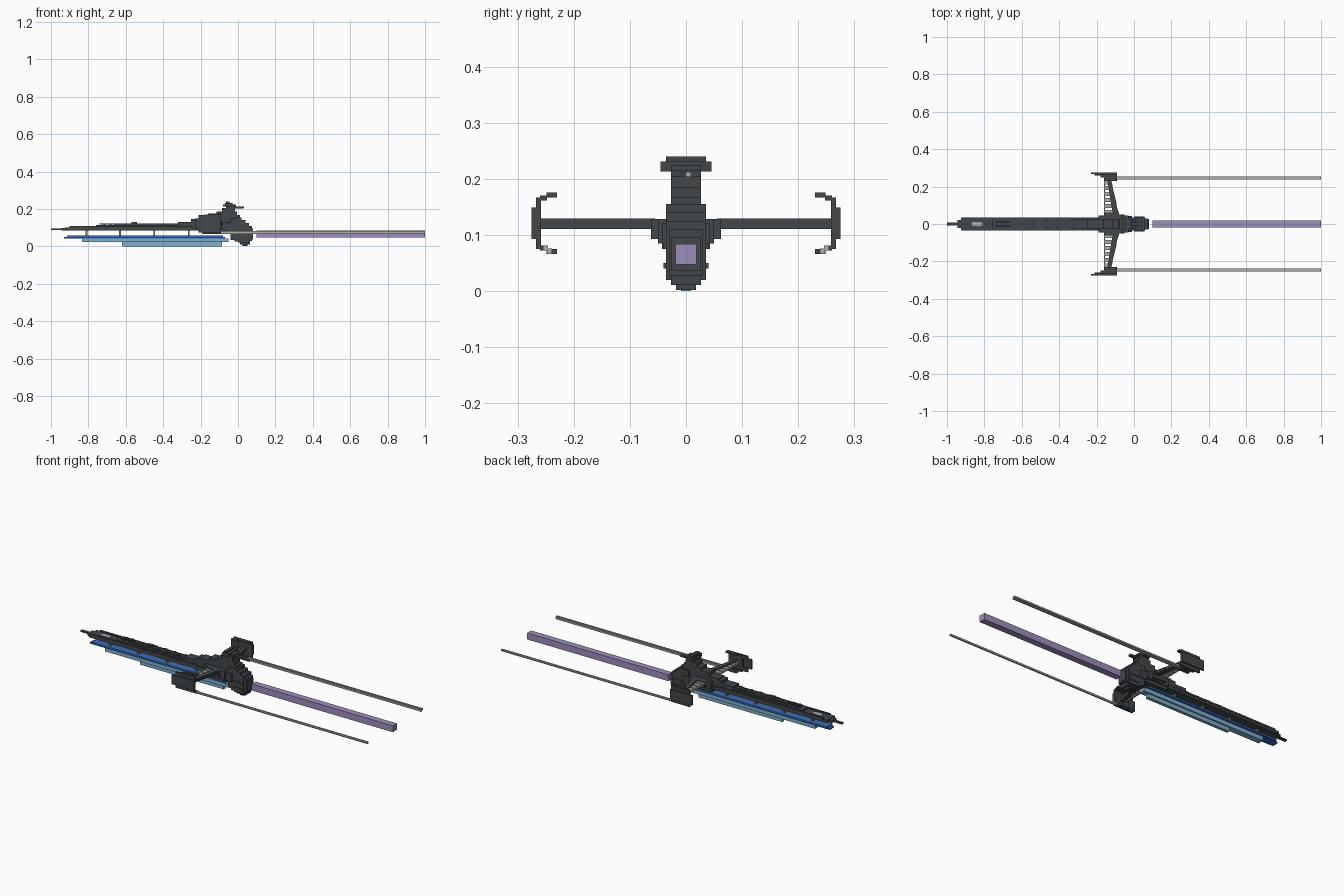
import bpy, bmesh, random

cube = bpy.data.objects.get("Cube")
if cube:
    bpy.data.objects.remove(cube)
random.seed(4)
V = 0.0091  # one block


def material(name, rgb):
    m = bpy.data.materials.new(name)
    m.use_nodes = True
    m.diffuse_color = (*rgb, 1)
    bsdf = m.node_tree.nodes["Principled BSDF"]
    bsdf.inputs["Base Color"].default_value = (*rgb, 1)
    bsdf.inputs["Roughness"].default_value = 0.8
    return m


HULL = material("dark slate", (0.055, 0.063, 0.07))
GREY = material("light grey", (0.42, 0.42, 0.41))
PURPLE = material("soft purple", (0.34, 0.27, 0.5))
BLUE = material("deep blue", (0.045, 0.15, 0.45))
SKY = material("pale blue", (0.22, 0.43, 0.6))
BRASS = material("brass", (0.3, 0.22, 0.06))


def part(name, mat, boxes, mirror=False):
    """Blocks given as x0, x1, y0, y1, z0, z1; mirror repeats them across y = 0."""
    bm = bmesh.new()
    for x0, x1, y0, y1, z0, z1 in boxes:
        for s in ((1, -1) if mirror else (1,)):
            made = bmesh.ops.create_cube(bm, size=1)
            for v in made["verts"]:
                v.co = ((x0 + x1) / 2 + v.co.x * (x1 - x0),
                        s * (y0 + y1) / 2 + v.co.y * (y1 - y0),
                        (z0 + z1) / 2 + v.co.z * (z1 - z0))
    me = bpy.data.meshes.new(name)
    bm.to_mesh(me)
    bm.free()
    me.materials.append(mat)
    ob = bpy.data.objects.new(name, me)
    bpy.context.collection.objects.link(ob)
    return ob


def centred(rows):
    """Rows of x0, x1, half width, z0, z1."""
    return [(a, b, -w, w, c, d) for a, b, w, c, d in rows]


# long stepped hull, rising toward the stern
part("hull", HULL, centred([
    (-1.0, -0.93, 0.008, 0.087, 0.095),
    (-0.945, -0.90, 0.022, 0.085, 0.098),
    (-0.925, -0.19, 0.034, 0.085, 0.102),
    (-0.76, -0.15, 0.027, 0.10, 0.113),
    (-0.66, -0.15, 0.018, 0.11, 0.12),
    (-0.32, -0.10, 0.027, 0.11, 0.13),
    (-0.25, -0.06, 0.027, 0.12, 0.145),
    (-0.19, 0.0, 0.036, 0.067, 0.128),
]))

# deck rails and small raised blocks
part("deck_rails", HULL, [(-0.9, -0.24, 0.027, 0.036, 0.098, 0.108),
                          (-0.74, -0.3, 0.009, 0.013, 0.118, 0.123)], True)
blocks = []
for i in range(14):
    x = -0.72 + i * 0.034
    length = random.choice((1, 2, 3)) * V
    y = random.choice((0, 1)) * V
    blocks.append((x, x + length, y, y + V, 0.113, 0.123))
part("deck_blocks", HULL, blocks, True)
part("deck_turret", HULL, centred([(-0.57, -0.54, 0.009, 0.115, 0.13)]))
part("bow_hatch", GREY, centred([(-0.87, -0.81, 0.009, 0.101, 0.104),
                                 (-0.86, -0.82, 0.012, 0.101, 0.1035)]))

# midship block and shoulders
part("midship", HULL, centred([
    (-0.19, -0.08, 0.045, 0.085, 0.128),
    (-0.16, -0.08, 0.062, 0.093, 0.128),
    (-0.08, -0.05, 0.050, 0.085, 0.128),
    (-0.05, -0.01, 0.043, 0.075, 0.12),
]))

# superstructure under the bridge
part("superstructure", HULL, centred([
    (-0.225, -0.02, 0.027, 0.128, 0.15),
    (-0.165, 0.01, 0.027, 0.14, 0.168),
    (-0.115, -0.005, 0.027, 0.16, 0.185),
    (-0.085, -0.015, 0.027, 0.18, 0.205),
    (-0.065, -0.02, 0.027, 0.20, 0.22),
]))
part("bridge", HULL, centred([
    (-0.07, -0.03, 0.045, 0.213, 0.231),
    (-0.063, -0.045, 0.036, 0.231, 0.24),
    (-0.08, -0.01, 0.027, 0.214, 0.224),
    (-0.02, 0.03, 0.009, 0.203, 0.212),
]))
part("bridge_lamp", GREY, [(0.029, 0.032, 0, V, 0.204, 0.212)])

# engine block, one slab per step toward the stern
part("engine_block", HULL, centred([
    (-0.04, 0.0, 0.036, 0.035, 0.15),
    (-0.02, 0.02, 0.036, 0.025, 0.155),
    (0.0, 0.04, 0.036, 0.02, 0.14),
    (0.02, 0.06, 0.036, 0.02, 0.125),
    (0.04, 0.075, 0.030, 0.028, 0.11),
    (0.06, 0.08, 0.027, 0.036, 0.095),
    (0.01, 0.065, 0.027, 0.011, 0.03),
    (0.025, 0.05, 0.018, 0.002, 0.02),
]))
part("engine_ribs", HULL, [(0.0, 0.055, 0.036, 0.04, 0.04, 0.05),
                           (0.0, 0.055, 0.036, 0.04, 0.075, 0.085)], True)

# suspended keel
part("keel_top", BLUE, centred([
    (-0.93, -0.07, 0.018, 0.041, 0.050),
    (-0.915, -0.08, 0.027, 0.047, 0.057),
]))
part("keel_lower", SKY, centred([
    (-0.835, -0.05, 0.018, 0.022, 0.041),
    (-0.62, -0.085, 0.009, 0.0, 0.023),
]))
part("keel_struts", BRASS, centred([(x, x + V, 0.009, 0.054, 0.09)
                                    for x in (-0.815, -0.635, -0.452, -0.268)]))

# wings: stepped trailing spar, thin leading spar, slatted panel between
trail, slats = [], []
N = 20
for i in range(N):
    y0 = 0.055 + i * 0.0105
    back = -0.083 - 0.045 * i / (N - 1)
    width = 0.032 - 0.012 * i / (N - 1)
    trail.append((back - width, back, y0, y0 + 0.0105, 0.111, 0.129))
    if i % 3 != 2:
        slats.append((-0.155, back - width, y0, y0 + 0.0105, 0.115, 0.122))
part("wing_spars", HULL, trail, True)
part("wing_leading_edges", GREY, [(-0.16, -0.154, 0.05, 0.262, 0.113, 0.124)], True)
part("wing_panels", GREY, slats, True)

# curved wing tip pods
pod = [(-0.23, -0.09, 0.266, 0.275, 0.093, 0.149),
       (-0.18, -0.09, 0.258, 0.267, 0.093, 0.149)]
for d in (1, -1):
    for x0, y0, y1, a, b in ((-0.21, 0.258, 0.267, 0.026, 0.046),
                             (-0.18, 0.248, 0.26, 0.040, 0.049),
                             (-0.16, 0.230, 0.249, 0.046, 0.055)):
        za, zb = sorted((0.121 + d * a, 0.121 + d * b))
        pod.append((x0, -0.09, y0, y1, za, zb))
part("wing_tips", HULL, pod, True)

# trailing beams
part("side_beams", GREY, [(-0.11, 1.0, 0.239, 0.248, 0.066, 0.076),
                          (-0.11, 1.0, 0.246, 0.255, 0.072, 0.081)], True)
part("main_beam", PURPLE, centred([(0.1, 1.0, 0.0185, 0.047, 0.084)]))
